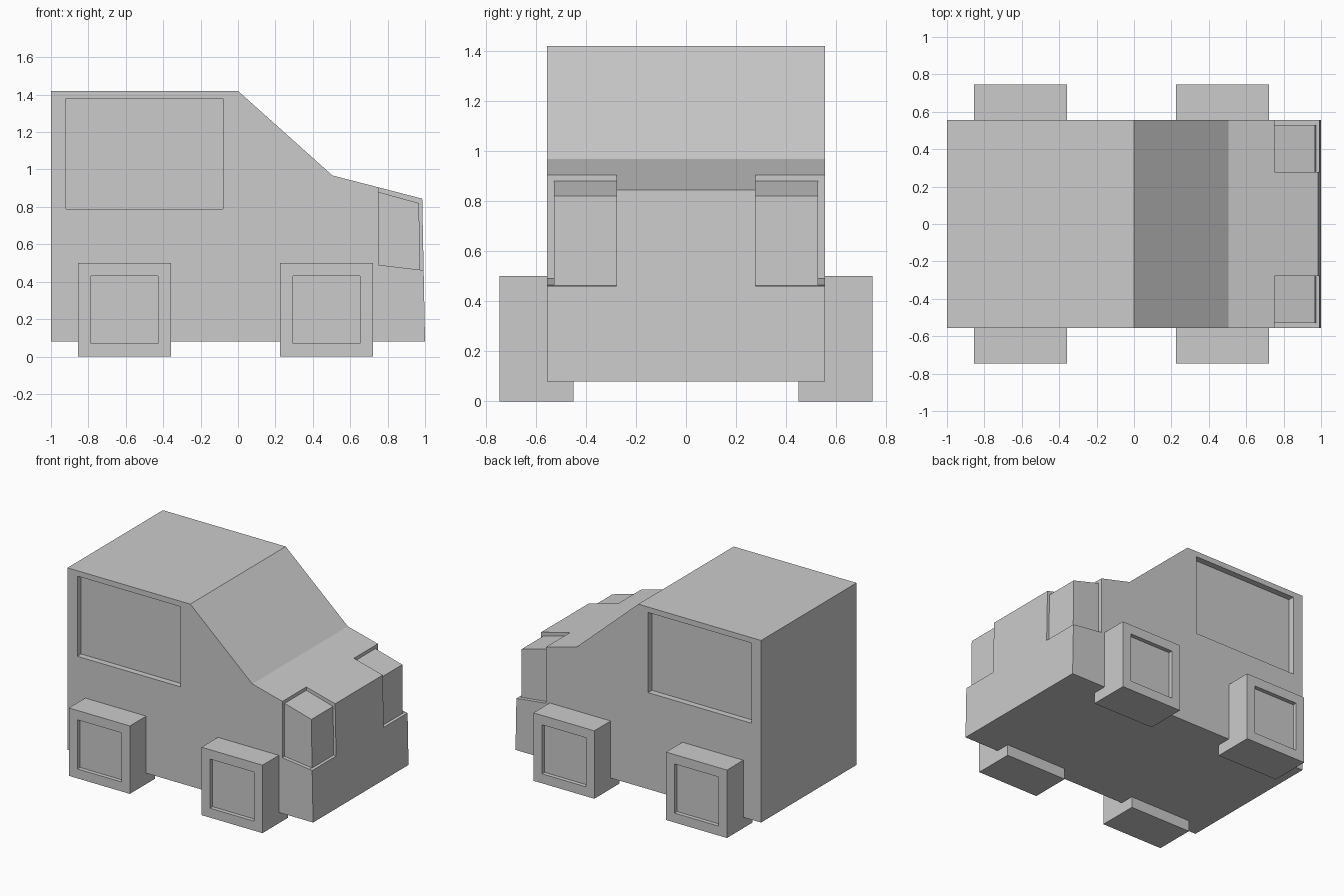
import bpy, bmesh

if "Cube" in bpy.data.objects:
    bpy.data.objects.remove(bpy.data.objects["Cube"])


def prism(name, profile, y0, y1):
    """Extrude an (x, z) profile from y0 to y1."""
    bm = bmesh.new()
    face = bm.faces.new([bm.verts.new((x, y0, z)) for x, z in profile])
    ext = bmesh.ops.extrude_face_region(bm, geom=[face])
    verts = [v for v in ext["geom"] if isinstance(v, bmesh.types.BMVert)]
    bmesh.ops.translate(bm, verts=verts, vec=(0, y1 - y0, 0))
    bmesh.ops.recalc_face_normals(bm, faces=bm.faces)
    mesh = bpy.data.meshes.new(name)
    bm.to_mesh(mesh)
    bm.free()
    obj = bpy.data.objects.new(name, mesh)
    bpy.context.collection.objects.link(obj)
    return obj


def rect(x0, x1, z0, z1):
    return [(x0, z0), (x1, z0), (x1, z1), (x0, z1)]


def carve(target, cutter):
    """Subtract the cutter, apply, and delete it."""
    cutter.hide_render = True
    mod = target.modifiers.new("carve", "BOOLEAN")
    mod.operation = "DIFFERENCE"
    mod.solver = "EXACT"
    mod.object = cutter
    bpy.context.view_layer.objects.active = target
    bpy.ops.object.modifier_apply(modifier=mod.name)
    bpy.data.objects.remove(cutter)


W = 0.555  # half width of the body

# Van body with sloping windscreen and bonnet
body = prism("body", [(-1, 0.08), (1, 0.08), (0.985, 0.844), (0.505, 0.968),
                      (0, 1.42), (-1, 1.42)], -W, W)

# Recessed headlight corners: lowered top and front, then the side
lamp_shell = [(0.75, 0.88), (0.968, 0.82), (0.972, 0.463), (1.1, 0.449),
              (1.1, 1.1), (0.75, 1.1)]
lamp_side = [(0.75, 0.49), (1.1, 0.449), (1.1, 1.1), (0.75, 1.1)]

for s in (-1, 1):
    carve(body, prism("window_cutter", rect(-0.92, -0.08, 0.79, 1.38), s * (W - 0.045), s * 0.7))
    carve(body, prism("lamp_cutter", lamp_shell, s * 0.277, s * 0.7))
    carve(body, prism("lamp_side_cutter", lamp_side, s * 0.528, s * 0.7))

# Square wheels with a sunken hub on the outer face
for s, side in ((-1, "front"), (1, "back")):
    for x, end in ((-0.607, "left"), (0.473, "right")):
        wheel = prism(f"wheel_{side}_{end}", rect(x - 0.248, x + 0.248, 0, 0.5),
                      s * 0.45, s * 0.745)
        bm = bmesh.new()
        bm.from_mesh(wheel.data)
        outer = [f for f in bm.faces if f.normal.y * s > 0.9]
        bmesh.ops.inset_region(bm, faces=outer, thickness=0.098)
        ext = bmesh.ops.extrude_face_region(bm, geom=outer)
        bmesh.ops.translate(bm, vec=(0, -s * 0.03, 0),
                            verts=[v for v in ext["geom"] if isinstance(v, bmesh.types.BMVert)])
        old = [f for f in outer if f.is_valid]
        if old:
            bmesh.ops.delete(bm, geom=old, context="FACES_ONLY")
        bmesh.ops.recalc_face_normals(bm, faces=bm.faces)
        bm.to_mesh(wheel.data)
        bm.free()
